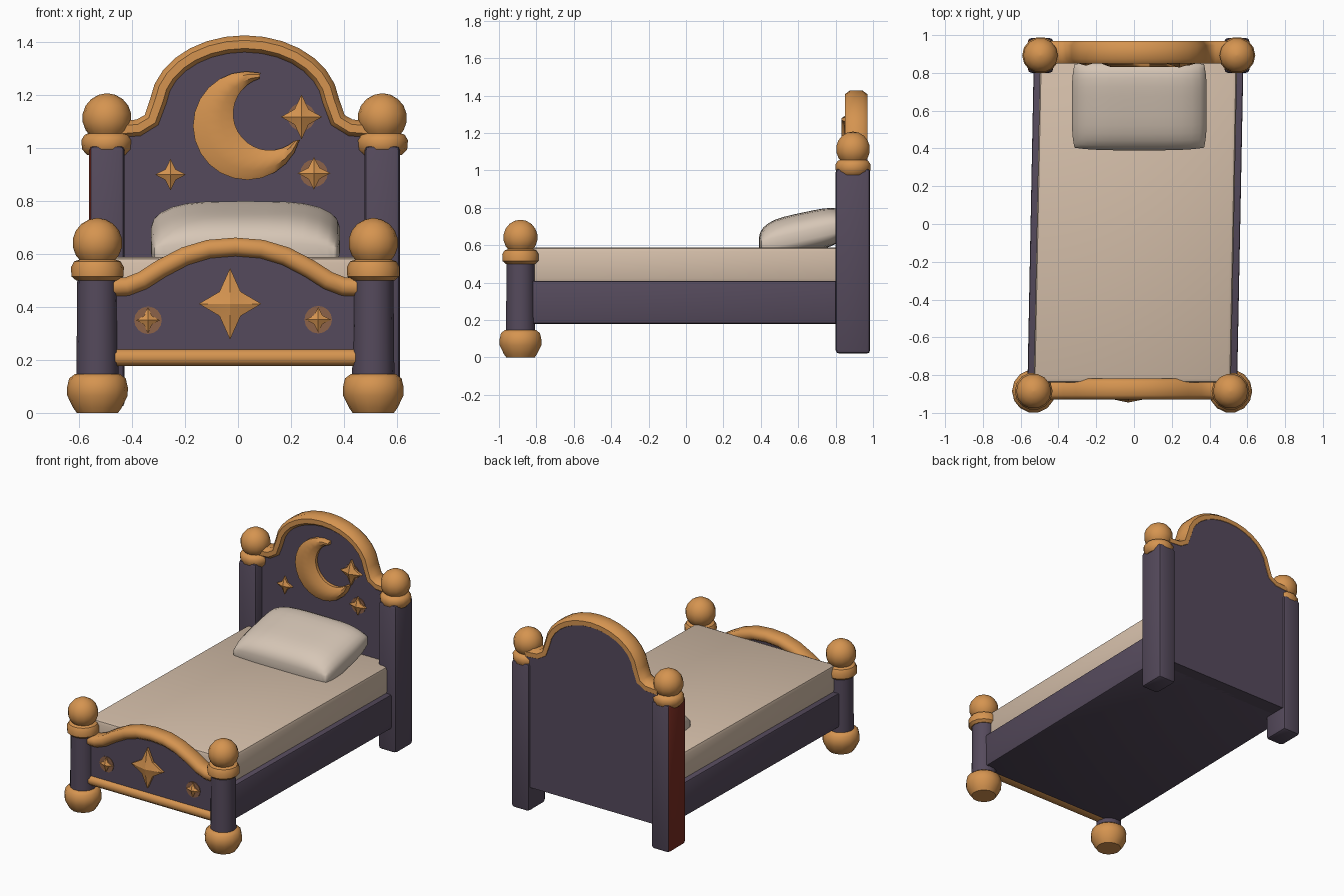
import bpy, bmesh, math
from mathutils import Vector

if "Cube" in bpy.data.objects:
    bpy.data.objects.remove(bpy.data.objects["Cube"])


def material(name, r, g, b):
    m = bpy.data.materials.new(name)
    lin = [((c / 255 + 0.055) / 1.055) ** 2.4 for c in (r, g, b)]
    m.diffuse_color = (*lin, 1)
    m.use_nodes = True
    m.node_tree.nodes["Principled BSDF"].inputs["Base Color"].default_value = m.diffuse_color
    return m


WOOD = material("dark plum wood", 85, 74, 92)
GOLD = material("golden wood", 213, 148, 80)
SHEET = material("cream sheet", 212, 190, 169)
PILLOW = material("pale pillow", 214, 198, 182)
RED = material("red brown", 122, 44, 33)
HALO = material("dull bronze", 140, 98, 72)


def finish(name, bm, mat, bevel=0, angle=40):
    bmesh.ops.recalc_face_normals(bm, faces=bm.faces)
    if bevel:
        bmesh.ops.bevel(bm, geom=bm.edges[:], offset=bevel, segments=2,
                        affect='EDGES', profile=0.5)
    me = bpy.data.meshes.new(name)
    bm.to_mesh(me)
    bm.free()
    me.materials.append(mat)
    ob = bpy.data.objects.new(name, me)
    bpy.context.collection.objects.link(ob)
    bpy.ops.object.select_all(action='DESELECT')
    ob.select_set(True)
    bpy.context.view_layer.objects.active = ob
    bpy.ops.object.shade_smooth_by_angle(angle=math.radians(angle))
    return ob


def skew(y):
    """The bed leans slightly to the right towards the head."""
    return 0.0075 + 0.0195 * y


def box(name, lo, hi, mat, bevel=0, lean=False):
    bm = bmesh.new()
    bmesh.ops.create_cube(bm, size=1)
    for v in bm.verts:
        v.co = [lo[i] if v.co[i] < 0 else hi[i] for i in range(3)]
        if lean:
            v.co.x += skew(v.co.y)
    return finish(name, bm, mat, bevel)


def prism(name, outline, y0, y1, mat, bevel=0):
    """Outline in x, z extruded along y."""
    bm = bmesh.new()
    face = bm.faces.new([bm.verts.new((x, y0, z)) for x, z in outline])
    ext = bmesh.ops.extrude_face_region(bm, geom=[face])
    for v in ext["geom"]:
        if isinstance(v, bmesh.types.BMVert):
            v.co.y = y1
    return finish(name, bm, mat, bevel)


def lathe(name, profile, x, y, mat, sides=14):
    bm = bmesh.new()
    rings = []
    for r, z in profile:
        rings.append([bm.verts.new((x + r * math.cos(a), y + r * math.sin(a), z))
                      for a in (2 * math.pi * i / sides for i in range(sides))])
    for a, b in zip(rings, rings[1:]):
        for i in range(sides):
            j = (i + 1) % sides
            bm.faces.new((a[i], a[j], b[j], b[i]))
    bm.faces.new(rings[0])
    bm.faces.new(rings[-1])
    return finish(name, bm, mat)


def ball(r, z, start=-50):
    """Profile points of a sphere from a low latitude up to the pole."""
    return [(max(0.004, r * math.cos(math.radians(t))), z + r * math.sin(math.radians(t)))
            for t in range(start, 91, 20)]


def molding(name, path, y, half_y, half_n, mat):
    """Rounded bar swept along a path in x, z."""
    bm = bmesh.new()
    rings = []
    section = [(1, .45), (.6, 1), (-.6, 1), (-1, .45), (-1, -.45), (-.6, -1), (.6, -1), (1, -.45)]
    for i, (x, z) in enumerate(path):
        a, b = path[max(0, i - 1)], path[min(len(path) - 1, i + 1)]
        t = Vector((b[0] - a[0], b[1] - a[1])).normalized()
        rings.append([bm.verts.new((x - t.y * n * half_n, y + s * half_y, z + t.x * n * half_n))
                      for s, n in section])
    for a, b in zip(rings, rings[1:]):
        for i in range(8):
            bm.faces.new((a[i], a[(i + 1) % 8], b[(i + 1) % 8], b[i]))
    bm.faces.new(rings[0])
    bm.faces.new(rings[-1])
    return finish(name, bm, mat, angle=50)


def star(name, x, z, rx, rz, y, depth, halo=False):
    """Four pointed star raised to a central peak."""
    bm = bmesh.new()
    ring = []
    for i in range(8):
        k = 1 if i % 2 == 0 else 0.48
        a = i * math.pi / 4
        ring.append((x + rx * k * math.cos(a), z + rz * k * math.sin(a)))
    back = [bm.verts.new((p, y + 0.01, q)) for p, q in ring]
    front = [bm.verts.new((p, y - depth * 0.4, q)) for p, q in ring]
    peak = bm.verts.new((x, y - depth, z))
    for i in range(8):
        j = (i + 1) % 8
        bm.faces.new((back[i], back[j], front[j], front[i]))
        bm.faces.new((front[i], front[j], peak))
    bm.faces.new(back)
    finish(name, bm, GOLD, angle=25)
    if halo:
        disc = [(x + 0.052 * math.cos(i * math.pi / 8), z + 0.052 * math.sin(i * math.pi / 8))
                for i in range(16)]
        prism(name + "_halo", disc, y - 0.004, y + 0.003, HALO)


def mirrored(half, cx):
    """Complete a left half path (ending on the centre) about x = cx."""
    return [(cx + x, z) for x, z in half] + [(cx - x, z) for x, z in half[-2::-1]]


# Frame and mattress
box("bed_frame", (-0.555, -0.86, 0.18), (0.555, 0.90, 0.41), WOOD, 0.01, True)
box("mattress", (-0.522, -0.84, 0.40), (0.522, 0.88, 0.588), SHEET, 0.022, True)

# Pillow: two bulging sheets joined at the rim
bm = bmesh.new()
N = 14
sheets = []
for side in (1, -1):
    grid = []
    for i in range(N + 1):
        row = []
        for j in range(N + 1):
            u, v = (math.sin(math.pi / 2 * (2 * k / N - 1)) for k in (i, j))
            puff = 0.025 + 0.085 * math.sqrt(max(0, (1 - u ** 4) * (1 - v ** 4)))
            row.append(bm.verts.new((0.028 + 0.357 * u * (1 - 0.04 * v ** 4),
                                     0.625 + 0.235 * v * (1 - 0.06 * u ** 4),
                                     0.665 + 0.05 * v + side * puff - 0.015 * u ** 4)))
        grid.append(row)
    for i in range(N):
        for j in range(N):
            bm.faces.new((grid[i][j], grid[i + 1][j], grid[i + 1][j + 1], grid[i][j + 1]))
    sheets.append(grid)
rim = ([(i, 0) for i in range(N)] + [(N, j) for j in range(N)]
       + [(i, N) for i in range(N, 0, -1)] + [(0, j) for j in range(N, 0, -1)])
top, low = sheets
for (a, b), (c, d) in zip(rim, rim[1:] + rim[:1]):
    bm.faces.new((top[a][b], top[c][d], low[c][d], low[a][b]))
finish("pillow", bm, PILLOW, angle=70)

# Headboard panel with arched crest
HX = 0.025
arch = [(-0.325 * math.cos(math.radians(t)), 1.155 + 0.237 * math.sin(math.radians(t)))
        for t in range(6, 91, 12)]
crest = mirrored([(-0.49, 1.068), (-0.40, 1.075), (-0.35, 1.105)] + arch, HX)
prism("headboard_panel", [(HX + 0.49, 0.18), (HX - 0.49, 0.18)][::-1] + crest[::-1],
      0.868, 0.968, WOOD)
molding("headboard_crest", crest, 0.910, 0.060, 0.034, GOLD)

# Headboard posts with collars and ball finials
for side, tag in ((-1, "left"), (1, "right")):
    x = HX + side * 0.52
    post = box(tag + "_head_post", (x - 0.067, 0.80, 0.02), (x + 0.067, 0.985, 1.01), WOOD, 0.02)
    if side < 0:  # outer face of the left post is red brown
        post.data.materials.append(RED)
        for f in post.data.polygons:
            if f.normal.x < -0.5:
                f.material_index = 1
    lathe(tag + "_head_finial",
          [(0.075, 0.975), (0.094, 0.995), (0.097, 1.03), (0.085, 1.05), (0.062, 1.06)]
          + ball(0.093, 1.114), x, 0.893, GOLD)

# Footboard panel with curved crest and bottom bar
FX = -0.01
curve = mirrored([(-0.47, 0.475), (-0.41, 0.477), (-0.35, 0.50), (-0.28, 0.545),
                  (-0.19, 0.592), (-0.10, 0.619), (0, 0.627)], FX)
prism("footboard_panel", [(FX - 0.49, 0.20), (FX + 0.49, 0.20)] + curve[::-1],
      -0.905, -0.835, WOOD)
molding("footboard_crest", curve, -0.873, 0.055, 0.035, GOLD)
molding("footboard_bottom_bar", [(FX - 0.47, 0.209), (FX + 0.47, 0.209)],
        -0.880, 0.045, 0.031, GOLD)

# Footboard posts with bun feet, collars and ball finials
for side, tag in ((-1, "left"), (1, "right")):
    x, y = FX + side * 0.521, -0.885
    lathe(tag + "_foot_post", [(0.080, 0.12), (0.078, 0.30), (0.076, 0.52)], x, y, WOOD)
    lathe(tag + "_bun_foot", [(0.078, 0.0), (0.092, 0.02), (0.114, 0.065), (0.115, 0.095),
                              (0.107, 0.13), (0.085, 0.147)], x, y, GOLD)
    lathe(tag + "_foot_finial",
          [(0.080, 0.50), (0.098, 0.515), (0.100, 0.55), (0.088, 0.572), (0.066, 0.58)]
          + ball(0.094, 0.642), x, y, GOLD)

# Crescent moon: outer arc, then back along the inner arc, with a raised ridge
outer, inner = [], []
M = 18
for i in range(M + 1):
    a = math.radians(76 + (345 - 76) * i / M)
    b = math.radians(106 + (312 - 106) * i / M)
    outer.append((0.035 + 0.205 * math.cos(a), 1.085 + 0.205 * math.sin(a)))
    inner.append((0.12 + 0.138 * math.cos(b), 1.13 + 0.138 * math.sin(b)))
bm = bmesh.new()
strips = []
for (ax, az), (bx, bz) in zip(outer, inner):
    strips.append([bm.verts.new((ax + (bx - ax) * k, y, az + (bz - az) * k))
                   for k, y in ((0, 0.875), (0, 0.848), (0.3, 0.831), (0.7, 0.831),
                                (1, 0.848), (1, 0.875))])
for a, b in zip(strips, strips[1:]):
    for i in range(6):
        bm.faces.new((a[i], a[(i + 1) % 6], b[(i + 1) % 6], b[i]))
bm.faces.new(strips[0])
bm.faces.new(strips[-1])
finish("moon", bm, GOLD)

# Raised stars
star("headboard_large_star", 0.24, 1.118, 0.078, 0.085, 0.868, 0.04, True)
star("headboard_left_star", -0.255, 0.90, 0.058, 0.060, 0.868, 0.03)
star("headboard_right_star", 0.287, 0.905, 0.062, 0.062, 0.868, 0.03, True)
star("footboard_large_star", -0.03, 0.412, 0.118, 0.135, -0.905, 0.04)
star("footboard_left_star", -0.34, 0.35, 0.045, 0.048, -0.905, 0.025, True)
star("footboard_right_star", 0.303, 0.352, 0.048, 0.048, -0.905, 0.025, True)
